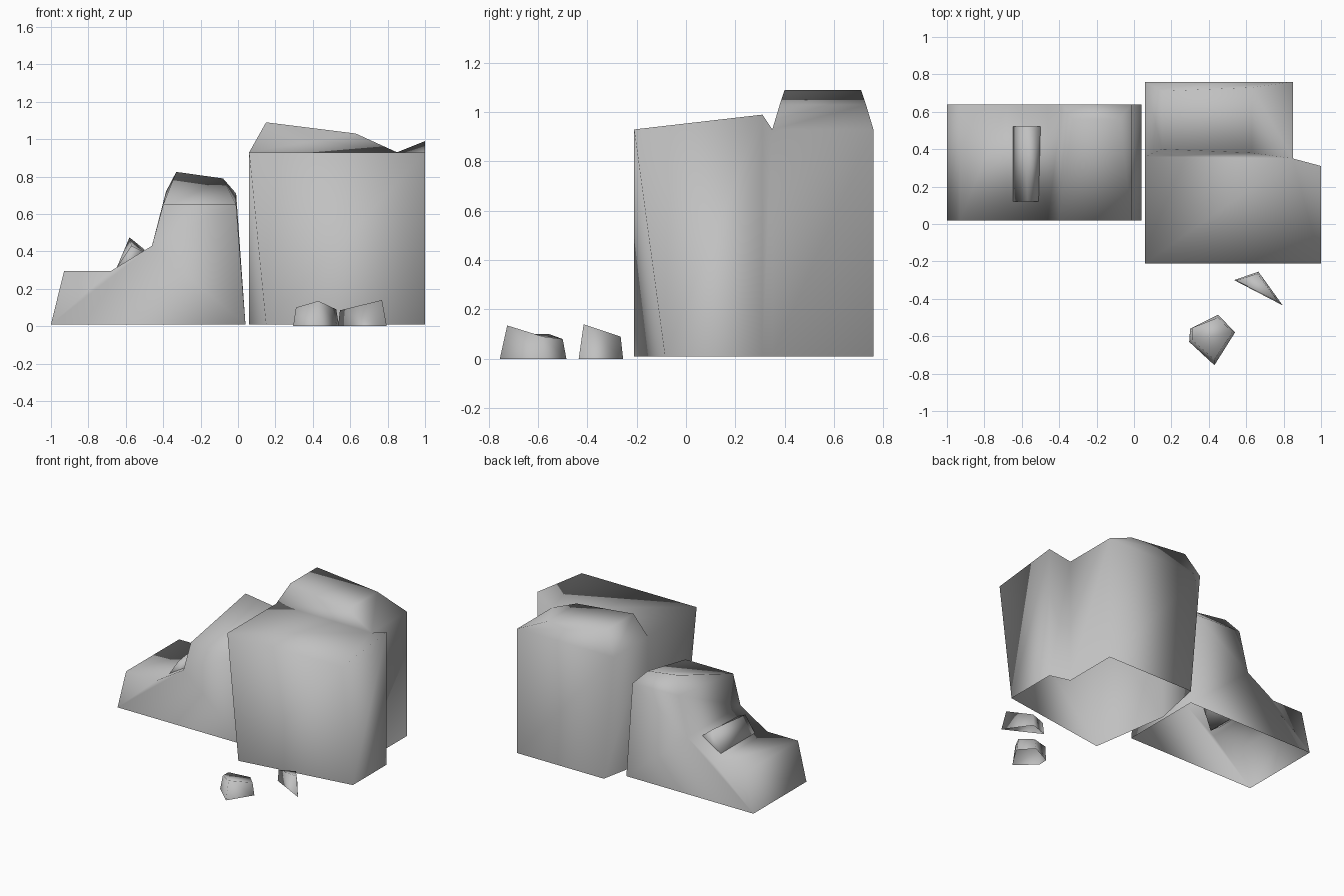
import bpy
import bmesh

default_cube = bpy.data.objects.get("Cube")
if default_cube:
    bpy.data.objects.remove(default_cube, do_unlink=True)

# One stone material shared by every part
stone = bpy.data.materials.new("stone_grey")
stone.use_nodes = True
stone_colour = (0.53, 0.53, 0.53, 1)
stone.diffuse_color = stone_colour
stone.node_tree.nodes["Principled BSDF"].inputs["Base Color"].default_value = stone_colour

GROUND = 0.01


def add_ring(bm, points, height=0.0):
    """Add vertices; points without their own z use the given height."""
    return [bm.verts.new(p if len(p) == 3 else (p[0], p[1], height)) for p in points]


def add_profile(bm, points, depth):
    """Add vertices of an x-z outline standing at one depth."""
    return [bm.verts.new((x, depth, z)) for x, z in points]


def bridge(bm, lower, upper, closed=True):
    """Join two matching rows of vertices with quads."""
    count = len(lower)
    for i in range(count if closed else count - 1):
        j = (i + 1) % count
        bm.faces.new((lower[i], lower[j], upper[j], upper[i]))


def finish(bm, name):
    """Turn the bmesh into a smooth shaded stone object."""
    bmesh.ops.triangulate(bm, faces=[f for f in bm.faces if len(f.verts) > 4])
    bmesh.ops.recalc_face_normals(bm, faces=bm.faces)
    for face in bm.faces:
        face.smooth = True
    mesh = bpy.data.meshes.new(name)
    bm.to_mesh(mesh)
    bm.free()
    mesh.materials.append(stone)
    rock = bpy.data.objects.new(name, mesh)
    bpy.context.collection.objects.link(rock)
    return rock


def build_pebble(name, base_points, top_points):
    """A small open-bottomed stone lofted from base to top."""
    bm = bmesh.new()
    base = add_ring(bm, base_points)
    top = add_ring(bm, top_points)
    bridge(bm, base, top)
    bm.faces.new(top)
    return finish(bm, name)


# Large boulder: walls, tilted front top and a raised hump behind
bm = bmesh.new()
foot = add_ring(bm, [(0.15, -0.21), (1, -0.085), (1, 0.31), (0.85, 0.35),
                     (0.85, 0.76), (0.14, 0.76), (0.06, 0.37)], GROUND)
rim = add_ring(bm, [(0.06, -0.21), (1, -0.21), (1, 0.31, 0.99), (0.85, 0.35),
                    (0.85, 0.76), (0.06, 0.76), (0.06, 0.36)], 0.93)
bridge(bm, foot, rim)
bm.faces.new((rim[1], rim[2], rim[3]))
bm.faces.new((rim[0], rim[1], rim[3], rim[6]))
hump = add_ring(bm, [(0.63, 0.38, 1.03), (0.63, 0.73, 1.03),
                     (0.15, 0.71, 1.09), (0.15, 0.4, 1.09)])
bridge(bm, rim[3:], hump)
bm.faces.new(hump)
finish(bm, "large_boulder")

# Stepped boulder: matching front and back outlines with a ridge on top
shelf = [(-1, GROUND), (-0.93, 0.295), (-0.68, 0.295), (-0.46, 0.43)]
end = (0.04, GROUND)
bm = bmesh.new()
front = add_profile(bm, shelf + [(-0.4, 0.65), (-0.01, 0.65), end], 0.02)
back = add_profile(bm, shelf + [(-0.385, 0.72), (-0.01, 0.71), end], 0.64)
ridge = add_profile(bm, [(-0.33, 0.825), (-0.08, 0.79)], 0.56)
bm.faces.new(front)
bm.faces.new(back)
bridge(bm, front[:5], back[:5], closed=False)
bridge(bm, front[5:], back[5:], closed=False)
for side in (front, back):
    bridge(bm, side[4:6], ridge, closed=False)
for i in range(2):
    bm.faces.new((front[4 + i], back[4 + i], ridge[i]))
finish(bm, "stepped_boulder")

# Wedge stone sunk into the step
bm = bmesh.new()
near = add_profile(bm, [(-0.65, 0.31), (-0.57, 0.43), (-0.51, 0.4), (-0.57, 0.25)], 0.12)
far = add_profile(bm, [(-0.65, 0.31), (-0.58, 0.475), (-0.5, 0.41), (-0.57, 0.25)], 0.52)
bridge(bm, near, far)
bm.faces.new(near)
bm.faces.new(far)
finish(bm, "wedge_stone")

# Loose pebbles in front
build_pebble("five_sided_pebble",
             [(0.3, -0.56), (0.45, -0.485), (0.54, -0.58), (0.43, -0.755), (0.295, -0.63)],
             [(0.31, -0.555, 0.1), (0.45, -0.5, 0.08), (0.525, -0.58, 0.09),
              (0.43, -0.725, 0.135), (0.31, -0.62, 0.1)])
build_pebble("three_sided_pebble",
             [(0.535, -0.3), (0.665, -0.255), (0.795, -0.435)],
             [(0.545, -0.302, 0.085), (0.66, -0.265, 0.09), (0.77, -0.415, 0.14)])
